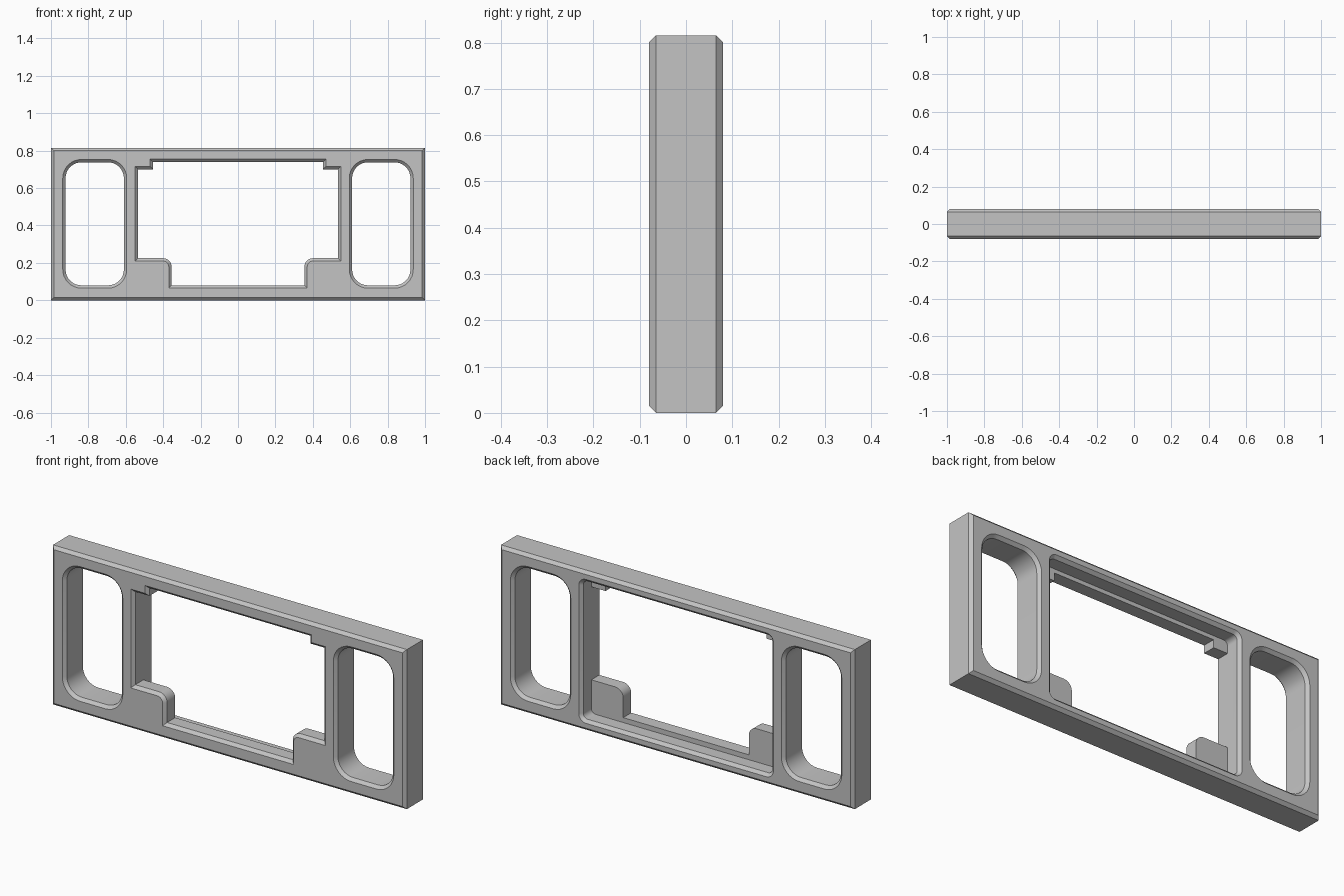
import bpy, bmesh, math
from mathutils import Vector

if "Cube" in bpy.data.objects:
    bpy.data.objects.remove(bpy.data.objects["Cube"])

HALF, HEIGHT, DEPTH, CHAMFER = 1.0, 0.815, 0.08, 0.015
OVER = 0.002          # cutters overshoot the faces slightly
FRONT, BACK = -DEPTH, DEPTH

grey = bpy.data.materials.new("plain grey")
grey.use_nodes = True
grey.diffuse_color = (0.55, 0.55, 0.55, 1)
grey.node_tree.nodes["Principled BSDF"].inputs["Base Color"].default_value = grey.diffuse_color


def rounded(corners, steps=8):
    """Counter-clockwise outline from (x, z, radius) corners."""
    points = []
    for i, (x, z, radius) in enumerate(corners):
        here = Vector((x, z))
        if radius == 0:
            points.append(here)
            continue
        before = (Vector(corners[i - 1][:2]) - here).normalized()
        after = (Vector(corners[(i + 1) % len(corners)][:2]) - here).normalized()
        centre = here + (before + after) * radius
        for s in range(steps + 1):
            a = s / steps * math.pi / 2
            points.append(centre - after * radius * math.cos(a) - before * radius * math.sin(a))
    return points


def offset(points, distance):
    """Grow a counter-clockwise outline with mitred corners."""
    result = []
    for i, p in enumerate(points):
        a = (p - points[i - 1]).normalized()
        b = (points[(i + 1) % len(points)] - p).normalized()
        na, nb = Vector((a.y, -a.x)), Vector((b.y, -b.x))
        result.append(p + (na + nb) * distance / (1 + na.dot(nb)))
    return result


def loft(name, outline, sections):
    """Closed solid through (y, growth) sections of one outline."""
    bm = bmesh.new()
    rings = [[bm.verts.new((p.x, y, p.y)) for p in offset(outline, grow)] for y, grow in sections]
    bm.faces.new(rings[0])
    bm.faces.new(list(reversed(rings[-1])))
    for low, high in zip(rings, rings[1:]):
        for i in range(len(low)):
            bm.faces.new((low[i - 1], low[i], high[i], high[i - 1]))
    bmesh.ops.recalc_face_normals(bm, faces=bm.faces)
    mesh = bpy.data.meshes.new(name)
    bm.to_mesh(mesh)
    bm.free()
    obj = bpy.data.objects.new(name, mesh)
    bpy.context.collection.objects.link(obj)
    mesh.materials.append(grey)
    return obj


def box(x0, x1, z0, z1, radius=0):
    return rounded([(x0, z0, radius), (x1, z0, radius), (x1, z1, radius), (x0, z1, radius)])


# Chamfered plate
frame = loft("frame", box(-HALF, HALF, 0, HEIGHT),
             [(FRONT, -CHAMFER), (FRONT + CHAMFER, 0), (BACK - CHAMFER, 0), (BACK, -CHAMFER)])

front_rim = [(FRONT - OVER, CHAMFER + OVER), (FRONT + CHAMFER, 0)]
back_rim = [(BACK - CHAMFER, 0), (BACK + OVER, CHAMFER + OVER)]

# Rounded side windows
cutters = [loft("window_cutter", box(min(a, b), max(a, b), 0.08, 0.738, 0.085), front_rim + back_rim)
           for a, b in ((0.61, 0.922), (-0.61, -0.922))]

# Stepped centre opening in the front layer, with lower and upper corner tabs
right_half = [(0.355, 0.08, 0), (0.355, 0.225, 0.045), (0.535, 0.225, 0),
              (0.535, 0.70, 0), (0.455, 0.70, 0), (0.455, 0.74, 0)]
left_half = [(-x, z, r) for x, z, r in reversed(right_half)]
cutters.append(loft("opening_cutter", rounded(right_half + left_half), front_rim + [(0.03, 0)]))

# Taller pocket in the back layer
cutters.append(loft("pocket_cutter", box(-0.535, 0.535, 0.055, 0.76, 0.025), [(0, 0)] + back_rim))

bpy.context.view_layer.objects.active = frame
for cutter in cutters:
    cutter.hide_render = True
    cut = frame.modifiers.new(cutter.name, "BOOLEAN")
    cut.operation = "DIFFERENCE"
    cut.solver = "EXACT"
    cut.object = cutter
    bpy.ops.object.modifier_apply(modifier=cut.name)
    bpy.data.objects.remove(cutter)

# Smooth the rounded corners, keep the chamfers crisp
bpy.ops.object.select_all(action="DESELECT")
frame.select_set(True)
bpy.ops.object.shade_smooth_by_angle(angle=math.radians(25))
